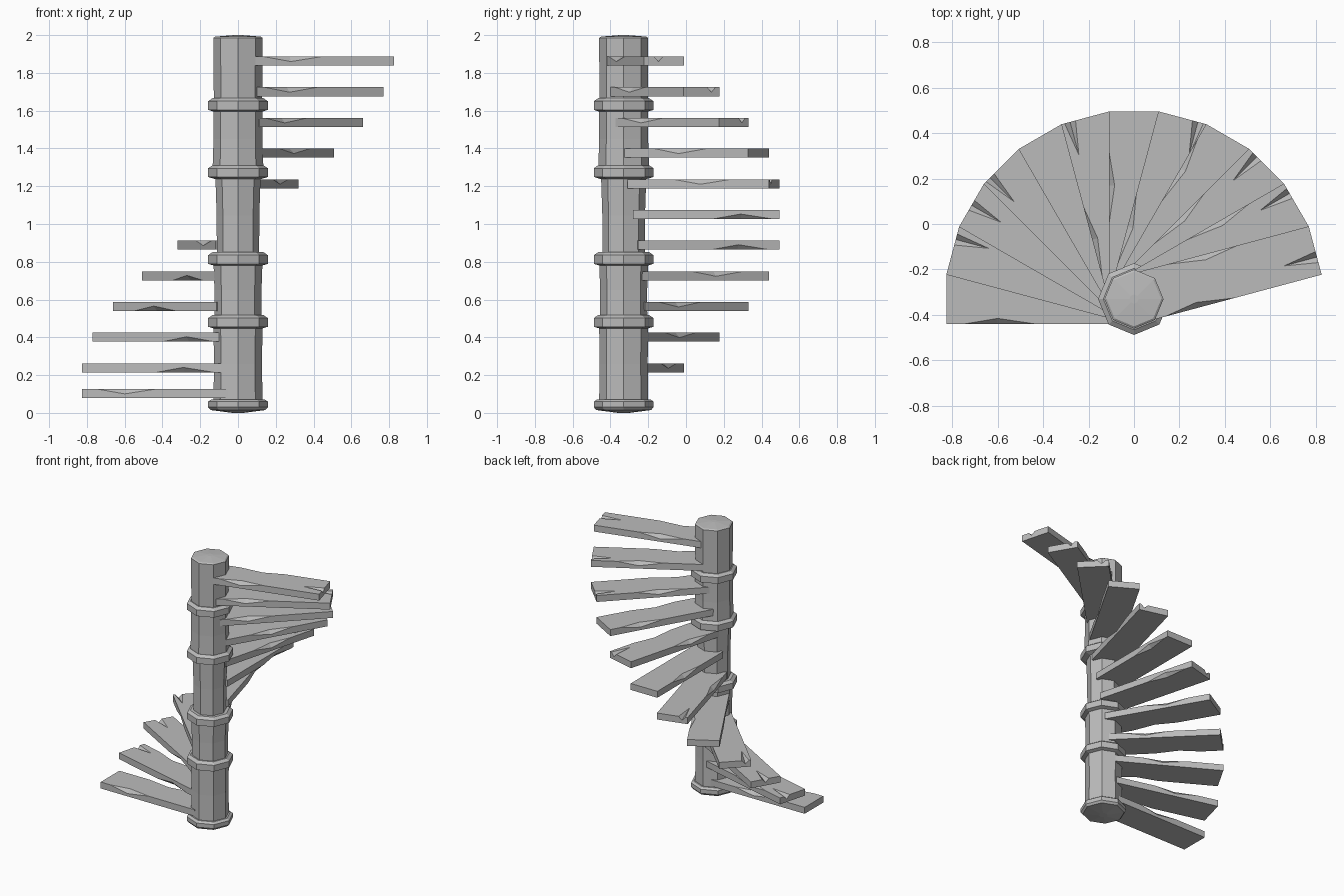
import bpy, bmesh, math
from mathutils import Matrix, Vector

cube = bpy.data.objects.get("Cube")
if cube:
    bpy.data.objects.remove(cube, do_unlink=True)

grey = bpy.data.materials.new("plain grey")
grey.use_nodes = True
COLOUR = (0.5, 0.5, 0.5, 1)
grey.diffuse_color = COLOUR
grey.node_tree.nodes["Principled BSDF"].inputs["Base Color"].default_value = COLOUR

AXIS_Y = -0.33
INNER, OUTER, HALF, THICK = 0.05, 0.825, 0.11, 0.024


def finish(bm, name, matrix):
    bmesh.ops.recalc_face_normals(bm, faces=bm.faces)
    mesh = bpy.data.meshes.new(name)
    bm.to_mesh(mesh)
    bm.free()
    mesh.materials.append(grey)
    obj = bpy.data.objects.new(name, mesh)
    obj.matrix_world = matrix
    bpy.context.collection.objects.link(obj)


def lathe(name, profile, sides=8):
    """Stack octagonal rings from (radius, height) pairs and close the ends."""
    bm = bmesh.new()
    rings = []
    for r, z in profile:
        angles = [math.tau * i / sides for i in range(sides)]
        rings.append([bm.verts.new((r * math.cos(a), r * math.sin(a), z)) for a in angles])
    for low, high in zip(rings, rings[1:]):
        for i in range(sides):
            j = (i + 1) % sides
            bm.faces.new((low[i], low[j], high[j], high[i]))
    bm.faces.new(rings[0])
    bm.faces.new(rings[-1])
    finish(bm, name, Matrix.Translation((0, AXIS_Y, 0)))


def tread(name, matrix, chips):
    """Plank with wedge chips: (side, level, start, low point, end, depth inward)."""
    bm = bmesh.new()
    plan = [(INNER, -HALF), (OUTER, -HALF), (OUTER, HALF), (INNER, HALF)]
    corner = {lv: [bm.verts.new((x, y, lv * THICK)) for x, y in plan] for lv in (-1, 1)}
    caps = {-1: [], 1: []}
    for side in range(4):
        nxt = (side + 1) % 4
        edges = {}
        for lv in (-1, 1):
            a, b = corner[lv][side], corner[lv][nxt]
            along = (b.co - a.co).normalized()
            inward = Vector((-along.y, along.x, 0))
            outline, cap = [a], [a]
            for s, level, start, mid, end, depth in chips:
                if (s, level) != (side, lv):
                    continue
                p = bm.verts.new(a.co + along * start)
                q = bm.verts.new(a.co + along * end)
                centre = a.co + along * mid
                low = bm.verts.new(centre - Vector((0, 0, lv * THICK * 1.1)))
                tip = bm.verts.new(centre + inward * depth)
                bm.faces.new((p, low, tip))
                bm.faces.new((low, q, tip))
                outline += [p, low, q]
                cap += [p, tip, q]
            edges[lv] = outline + [b]
            caps[lv] += cap
        bm.faces.new(edges[-1] + edges[1][::-1])
    for cap in caps.values():
        bm.faces.new(cap)
    finish(bm, name, matrix)


# Column shaft, section by section
SHAFT = [(0.13, 0.05, 0.13, 0.47), (0.125, 0.49, 0.13, 0.81),
         (0.112, 0.83, 0.12, 1.26), (0.135, 1.28, 0.13, 1.62)]
for n, (r0, z0, r1, z1) in enumerate(SHAFT, 1):
    lathe(f"column_section_{n}", [(r0, z0), ((r0 + r1) / 2 - 0.003, (z0 + z1) / 2), (r1, z1)])
lathe("column_top", [(0.128, 1.64), (0.13, 1.985), (0.12, 1.992), (0.02, 2.0)])

# Collars and foot
lathe("column_foot", [(0.03, 0), (0.145, 0.015), (0.158, 0.03), (0.158, 0.06), (0.14, 0.072)])
for n, z in enumerate((0.482, 0.815, 1.275, 1.63), 1):
    lathe(f"collar_{n}", [(0.125, z - 0.036), (0.158, z - 0.026),
                          (0.158, z + 0.02), (0.135, z + 0.036)])

# Treads: end crack offset, trailing chip distance, leading chip distance;
# a negative distance puts the chip on the underside
WEAR = [(None, 0.6, 0.4), (-0.05, -0.27, 0.5), (0, -0.25, 0.4), (0.07, -0.52, 0.3),
        (None, -0.35, 0.5), (0.07, 0.3, -0.6), (None, 0.5, -0.62), (-0.07, 0.3, 0.45),
        (None, 0.6, 0.4), (0.06, 0.4, 0.24), (0.06, 0.5, 0.25), (-0.03, 0.35, 0.26)]
for k, (crack, trail, lead) in enumerate(WEAR):
    chips = []
    for side, dist in ((0, lead), (2, trail)):
        d = abs(dist) - INNER
        if side == 2:
            d = OUTER - abs(dist)
        chips.append((side, 1 if dist > 0 else -1, d - 0.15, d, d + 0.17, 0.025))
    if crack is not None:
        d = crack + HALF
        chips.append((1, 1, d - 0.025, d, d + 0.025, 0.15))
    z = 0.103 if k == 0 else 0.076 + 0.1624 * k
    turn = Matrix.Rotation(math.pi - math.radians(15) * k, 4, "Z")
    tread(f"tread_{k + 1}", Matrix.Translation((0, AXIS_Y, z)) @ turn, chips)
